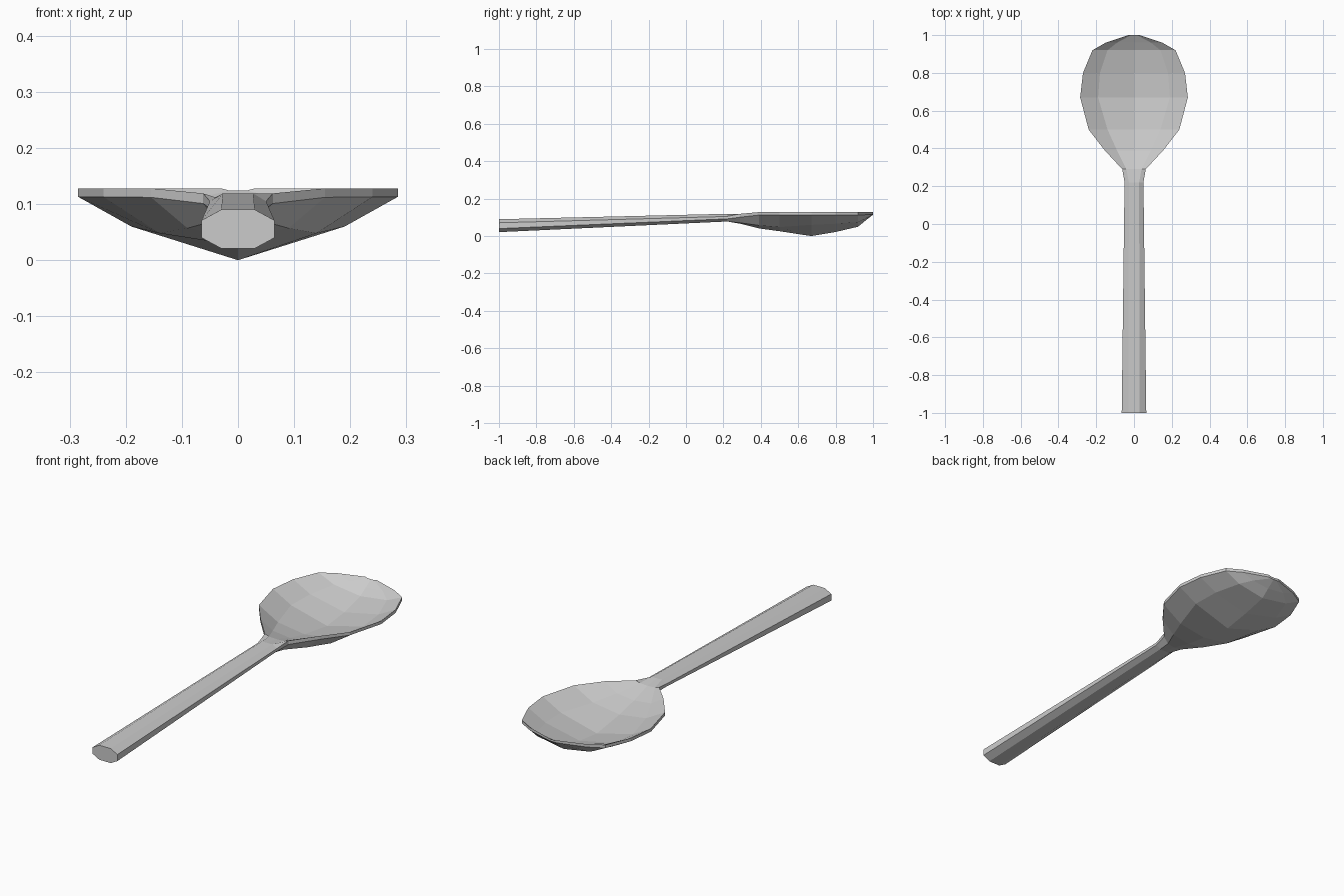
import bpy, bmesh

# Stations along the spoon: y, half width, mid x, then heights of
# top centre, top mid, rim top, rim bottom, under mid, under centre
stations = [
    (-1.00, .065, .030, .090, .090, .071, .040, .021, .021),
    (0.22, .050, .027, .119, .119, .105, .092, .078, .078),
    (0.29, .062, .040, .110, .112, .119, .101, .071, .066),
    (0.39, .155, .090, .078, .088, .128, .112, .057, .041),
    (0.50, .240, .140, .053, .073, .128, .113, .048, .026),
    (0.67, .285, .190, .028, .076, .128, .113, .060, .000),
    (0.80, .270, .180, .043, .081, .128, .113, .066, .022),
    (0.92, .220, .140, .074, .092, .128, .113, .074, .050),
    (0.96, .150, .090, .099, .107, .128, .114, .093, .083),
    (1.00, .030, .015, .124, .124, .128, .116, .114, .114),
]

def section(bm, y, w, m, tc, tm, rt, rb, um, uc):
    half = [(m, tm), (w, rt), (w, rb), (m, um)]
    ring = [(0, tc)] + half + [(0, uc)] + [(-x, z) for x, z in reversed(half)]
    return [bm.verts.new((x, y, z)) for x, z in ring]

# Handle and hollow bowl as one continuous faceted loft
bm = bmesh.new()
rings = [section(bm, *s) for s in stations]
for a, b in zip(rings, rings[1:]):
    n = len(a)
    for i in range(n):
        j = (i + 1) % n
        bm.faces.new((a[i], a[j], b[j], b[i]))

# Flat handle end and bowl tip
bm.faces.new(rings[0])
bm.faces.new(rings[-1])
bmesh.ops.recalc_face_normals(bm, faces=bm.faces[:])

mesh = bpy.data.meshes.new("spoon")
bm.to_mesh(mesh)
bm.free()
spoon = bpy.data.objects.new("spoon", mesh)
bpy.context.collection.objects.link(spoon)
